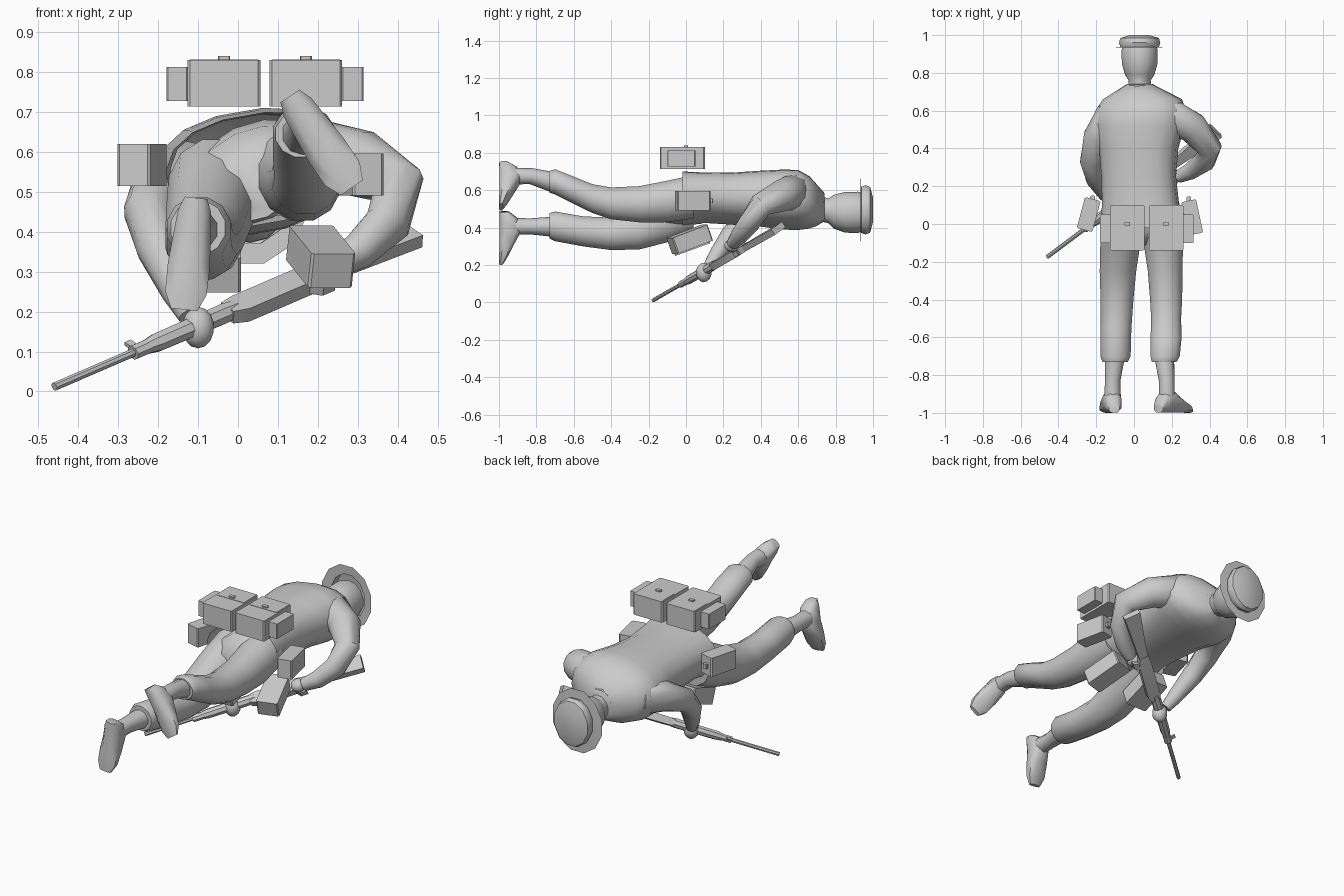
import bpy, bmesh, math
from mathutils import Vector, Matrix

if "Cube" in bpy.data.objects:
    bpy.data.objects.remove(bpy.data.objects["Cube"])

mat = bpy.data.materials.new("plain_grey")
mat.diffuse_color = (0.6, 0.6, 0.6, 1)
mat.use_nodes = True
mat.node_tree.nodes["Principled BSDF"].inputs["Base Color"].default_value = mat.diffuse_color


def finish(name, bm, angle=40):
    bmesh.ops.recalc_face_normals(bm, faces=bm.faces)
    me = bpy.data.meshes.new(name)
    bm.to_mesh(me)
    bm.free()
    ob = bpy.data.objects.new(name, me)
    bpy.context.collection.objects.link(ob)
    me.materials.append(mat)
    bpy.ops.object.select_all(action='DESELECT')
    ob.select_set(True)
    bpy.context.view_layer.objects.active = ob
    bpy.ops.object.shade_smooth_by_angle(angle=math.radians(angle))
    return ob


def loft(name, rings, sides=12, power=1.0, angle=50, open_start=False):
    """Skin through rings of (centre, half axis U, half axis V)."""
    bm = bmesh.new()
    loops = []
    for c, u, v in rings:
        loop = []
        for i in range(sides):
            a = 2 * math.pi * (i + 0.5) / sides
            s, t = math.cos(a), math.sin(a)
            s = math.copysign(abs(s) ** power, s)
            t = math.copysign(abs(t) ** power, t)
            loop.append(bm.verts.new(Vector(c) + u * s + v * t))
        loops.append(loop)
    for a, b in zip(loops, loops[1:]):
        for i in range(sides):
            j = (i + 1) % sides
            bm.faces.new((a[i], a[j], b[j], b[i]))
    if not open_start:
        bm.faces.new(loops[0])
    bm.faces.new(loops[-1])
    return finish(name, bm, angle)


def along_y(name, rows, roll=0, **kw):
    """Rows of (y, x, z, half width, half depth)."""
    r = math.radians(roll)
    u, v = Vector((math.cos(r), 0, math.sin(r))), Vector((-math.sin(r), 0, math.cos(r)))
    return loft(name, [((x, y, z), u * a, v * b) for y, x, z, a, b in rows], **kw)


def limb(name, rows, sides=12):
    """Tube through rows of (x, y, z, radius)."""
    pts = [Vector(r[:3]) for r in rows]
    rings = []
    for i, p in enumerate(pts):
        t = (pts[min(i + 1, len(pts) - 1)] - pts[max(i - 1, 0)]).normalized()
        u = t.cross(Vector((0, 0, 1))).normalized()
        rings.append((p, u * rows[i][3], u.cross(t) * rows[i][3]))
    return loft(name, rings, sides)


def box(name, centre, size, rot=(0, 0, 0), bevel=0.006):
    """Bevelled box, turned by rot = (tilt about x, y, yaw about z)."""
    bm = bmesh.new()
    bmesh.ops.create_cube(bm, size=1)
    bmesh.ops.scale(bm, vec=size, verts=bm.verts)
    upright = [e for e in bm.edges if abs(e.verts[0].co.z - e.verts[1].co.z) > 1e-5]
    bmesh.ops.bevel(bm, geom=upright, offset=bevel, segments=1, affect='EDGES')
    m = Matrix.Translation(centre)
    for axis, deg in zip("ZYX", reversed(rot)):
        m = m @ Matrix.Rotation(math.radians(deg), 4, axis)
    bmesh.ops.transform(bm, matrix=m, verts=bm.verts)
    return finish(name, bm, 20)


def ball(name, centre, size):
    bm = bmesh.new()
    bmesh.ops.create_uvsphere(bm, u_segments=10, v_segments=7, radius=1)
    bmesh.ops.scale(bm, vec=size, verts=bm.verts)
    bmesh.ops.translate(bm, vec=centre, verts=bm.verts)
    return finish(name, bm, 60)


# Jacket, rolled a little and open at the hem, with the hips inside
along_y("jacket", [
    (-0.02, .04, .555, .222, .14), (.1, .035, .56, .205, .13), (.25, .025, .555, .198, .135),
    (.4, .025, .555, .21, .145), (.52, .03, .55, .24, .155), (.6, .035, .548, .24, .155),
    (.66, .045, .535, .21, .135), (.7, .038, .52, .14, .108), (.74, .03, .51, .068, .075)],
    roll=10, sides=16, power=0.85, open_start=True)
along_y("hips", [(.08, .04, .55, .18, .12), (-.04, .04, .54, .17, .115),
                 (-.11, .04, .51, .09, .08)], roll=25, sides=14)

# Trouser legs, one raised above the other
along_y("raised_leg", [
    (.04, .135, .565, .118, .12), (-.1, .155, .54, .108, .115), (-.25, .165, .525, .095, .1),
    (-.4, .17, .53, .088, .088), (-.5, .17, .555, .082, .08), (-.6, .17, .6, .085, .075),
    (-.7, .165, .645, .08, .07), (-.73, .16, .645, .068, .06)])
along_y("lowered_leg", [
    (.04, -.06, .505, .118, .13), (-.1, -.072, .447, .11, .13), (-.25, -.085, .387, .1, .107),
    (-.4, -.09, .367, .09, .09), (-.55, -.095, .38, .084, .083), (-.7, -.098, .407, .083, .082),
    (-.73, -.1, .41, .07, .07)])


# Boots: a shaft plus a wedge running from heel to toe
def boot(name, knee, heel, toe):
    h, t = Vector(heel), Vector(toe)
    ankle = h.lerp(t, 0.28)
    limb(name + "_shaft", [(*knee, .055), (ankle.x, -.83, ankle.z, .043), (ankle.x, -.92, ankle.z, .045)], 10)
    d = (t - h).normalized()
    side = d.cross(Vector((0, 1, 0)))
    rings = []
    for f, w, tall in ((0, .03, .055), (.12, .044, .1), (.35, .05, .125),
                       (.6, .056, .085), (.85, .055, .048), (1, .035, .022)):
        p = h.lerp(t, f)
        rings.append(((p.x, -1 + tall / 2, p.z), side * w, Vector((0, tall / 2, 0))))
    loft(name + "_foot", rings, 8, 0.7, 50)


boot("raised_boot", (.16, -.7, .64), (.13, 0, .74), (.285, 0, .51))
boot("lowered_boot", (-.1, -.7, .405), (-.105, 0, .485), (-.135, 0, .205))

# Arms and hands
limb("right_arm", [(.12, .55, .57, .08), (.2, .57, .59, .095), (.31, .51, .57, .085),
                   (.402, .4, .52, .065), (.375, .335, .42, .058), (.3, .28, .35, .046),
                   (.235, .25, .315, .034)])
limb("left_arm", [(-.05, .56, .53, .08), (-.13, .55, .53, .1), (-.19, .46, .51, .08),
                  (-.223, .33, .45, .064), (-.2, .24, .36, .056), (-.15, .16, .25, .042),
                  (-.12, .12, .19, .03)])
ball("right_hand", (.205, .245, .305), (.04, .04, .035))
ball("left_hand", (-.1, .095, .16), (.042, .042, .052))

# Head, collar and brimmed hat, which is hollow underneath
along_y("head", [
    (.69, .03, .51, .066, .07), (.76, .03, .49, .06, .066), (.79, .03, .485, .08, .09),
    (.85, .03, .482, .097, .109), (.92, .03, .482, .098, .11), (.95, .03, .482, .09, .1)],
    sides=14)
along_y("collar", [(.69, .035, .525, .1, .09), (.735, .03, .515, .078, .08)], sides=12)
along_y("hat", [(.934, .025, .495, .158, .18), (.937, .03, .495, .106, .128),
                (.96, .03, .495, .113, .136), (.984, .03, .495, .106, .127),
                (1.0, .03, .495, .055, .068)],
        sides=12, angle=35, open_start=True)

# Rifle, laid on one slanting axis with its underside turned down a little
muzzle, butt = Vector((-.46, -.175, .012)), Vector((.44, .5, .4))
axis = (butt - muzzle).normalized()
level = axis.cross(Vector((0, 0, 1))).normalized()
rise = level.cross(axis)
tilt = math.radians(28)
flat = level * math.cos(tilt) - rise * math.sin(tilt)
thin = flat.cross(axis)


def rifle_part(name, rows, sides=8):
    """Rows of (distance, offset towards the grip, half height, half thickness)."""
    k = 1.414 if sides == 4 else 1
    loft(name, [(muzzle + axis * s + flat * o, flat * a * k, thin * b * k)
                for s, o, a, b in rows], sides, angle=30)


rifle_part("barrel", [(0, 0, .011, .011), (.32, 0, .011, .011)])
rifle_part("gas_block", [(.26, 0, .021, .018), (.31, 0, .021, .018)])
rifle_part("handguard", [(.3, 0, .018, .018), (.34, 0, .026, .024), (.56, 0, .028, .026),
                         (.6, 0, .022, .022)])
rifle_part("receiver", [(.57, .003, .025, .018), (.61, .008, .035, .02),
                        (.82, .008, .035, .02), (.88, .004, .025, .018)], 4)
rifle_part("stock", [(.86, .004, .024, .016), (.97, .005, .03, .018),
                     (1.18, 0, .046, .018)], 4)
rifle_part("front_sight", [(.27, -.028, .016, .005), (.29, -.028, .016, .005)], 4)
p = muzzle + axis * .82
loft("grip", [(p + flat * .03, axis * .03, thin * .02),
              (p + flat * .07 + axis * .03, axis * .028, thin * .02)], 4, angle=30)

# Rear packs, each with a flap seam, buckle and small outer pouch
for x, s in ((-.035, -1), (.17, 1)):
    box("rear_pack", (x, -.02, .772), (.182, .24, .116))
    box("pack_flap", (x, .04, .773), (.17, .121, .118), bevel=.004)
    box("pack_buckle", (x, 0, .834), (.03, .02, .012), bevel=.003)
    box("outer_pouch", (x + s * .117, -.025, .77), (.055, .15, .085), bevel=.004)

# Side pouches on the belt
box("left_side_pouch", (-.24, .05, .567), (.085, .17, .105), (0, 0, -15))
box("right_side_pouch", (.308, .035, .543), (.08, .18, .105), (0, 0, 12))
for x, y, z in ((-.22, .135, .567), (.29, .13, .543)):
    box("pouch_button", (x, y, z), (.025, .03, .025), bevel=.004)

# Front pouches under the belly
box("large_front_pouch", (.207, .02, .338), (.115, .21, .09), (20, 0, 17))
box("small_front_pouch", (-.06, .02, .325), (.135, .2, .09), (20, 0, 0))
